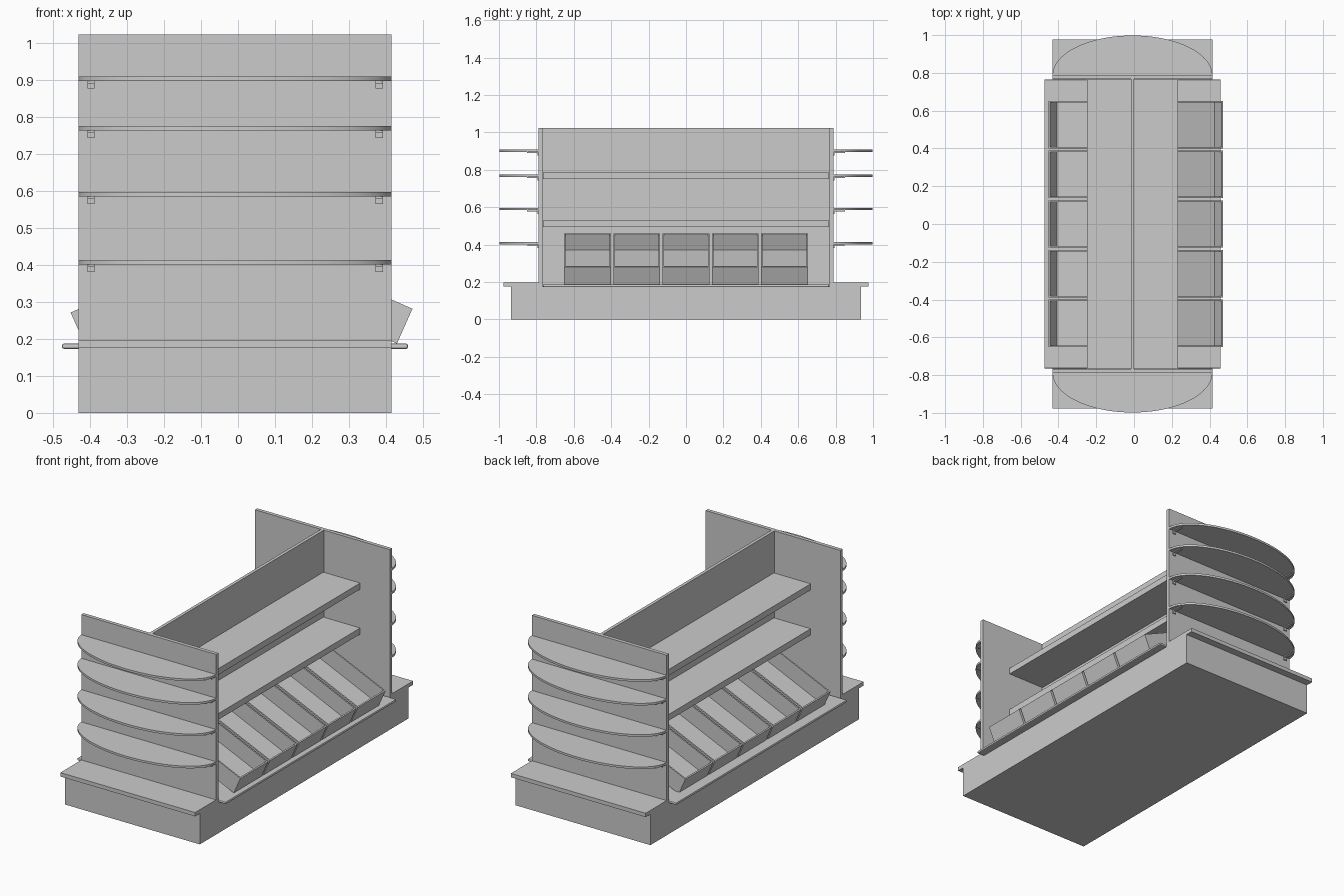
import bpy, bmesh, math
from mathutils import Matrix, Vector

if "Cube" in bpy.data.objects:
    bpy.data.objects.remove(bpy.data.objects["Cube"])

CX = -0.008          # centre line of the carcass
HW = 0.423           # half width of the carcass


def finish(name, bm):
    bmesh.ops.recalc_face_normals(bm, faces=bm.faces)
    me = bpy.data.meshes.new(name)
    bm.to_mesh(me)
    bm.free()
    ob = bpy.data.objects.new(name, me)
    bpy.context.collection.objects.link(ob)
    return ob


def add_box(bm, x0, x1, y0, y1, z0, z1):
    m = Matrix.Translation(((x0 + x1) / 2, (y0 + y1) / 2, (z0 + z1) / 2))
    m = m @ Matrix.Diagonal((abs(x1 - x0), abs(y1 - y0), abs(z1 - z0), 1))
    return bmesh.ops.create_cube(bm, size=1, matrix=m)["verts"]


def box(name, *dims):
    bm = bmesh.new()
    add_box(bm, *dims)
    return finish(name, bm)


# plinth and the lower deck with rounded edges
box("plinth", CX - HW, CX + HW, -0.935, 0.935, 0, 0.175)
deck = box("side_deck", CX - 0.467, CX + 0.467, -0.765, 0.765, 0.173, 0.187)
bev = deck.modifiers.new("round", "BEVEL")
bev.width, bev.segments = 0.005, 2

# central divider
box("centre_divider", CX - 0.009, CX + 0.009, -0.768, 0.768, 0.175, 1.022)

# long shelves on both sides
for side, s in (("right", 1), ("left", -1)):
    for level, z in (("lower", 0.495), ("upper", 0.75)):
        box(f"{level}_shelf_{side}", *sorted((CX + s * 0.009, CX + s * 0.24)),
            -0.764, 0.764, z, z + 0.035)


def end_shelf(name, s, z):
    # half-elliptical shelf with a thin solid edge
    bm = bmesh.new()
    n = 40
    pts = [(CX + HW * math.cos(math.pi * i / n),
            s * (0.788 + 0.21 * math.sin(math.pi * i / n)), z) for i in range(n + 1)]
    face = bm.faces.new([bm.verts.new(p) for p in pts])
    ext = bmesh.ops.extrude_face_region(bm, geom=[face])["geom"]
    bmesh.ops.translate(bm, vec=(0, 0, 0.012),
                        verts=[v for v in ext if isinstance(v, bmesh.types.BMVert)])
    ob = finish(name, bm)
    bpy.context.view_layer.objects.active = ob
    ob.select_set(True)
    bpy.ops.object.shade_smooth_by_angle()
    ob.select_set(False)


# end panels, end decks, curved end shelves and their L brackets
for end, s in (("front", -1), ("back", 1)):
    box(f"{end}_panel", CX - HW, CX + HW, *sorted((s * 0.768, s * 0.789)), 0.175, 1.022)
    box(f"{end}_deck", CX - HW, CX + HW, *sorted((s * 0.789, s * 0.977)), 0.175, 0.197)
    brackets = bmesh.new()
    for i, z in enumerate((0.401, 0.584, 0.762, 0.896)):
        end_shelf(f"{end}_curved_shelf_{i + 1}", s, z)
        for dx in (-0.389, 0.389):
            x0, x1 = CX + dx - 0.01, CX + dx + 0.01
            add_box(brackets, x0, x1, *sorted((s * 0.789, s * 0.85)), z - 0.006, z)
            add_box(brackets, x0, x1, *sorted((s * 0.789, s * 0.795)), z - 0.02, z - 0.006)
    finish(f"{end}_brackets", brackets)


def bin_row(name, s, corner, angle, length=0.44, depth=0.103, width=0.25):
    # five open tilted bins; corner is the upper outer edge (x, z)
    bm = bmesh.new()
    for k in range(-2, 3):
        y = k * 0.263
        verts = add_box(bm, -length, 0, y - width / 2, y + width / 2, -depth, 0)
        top = [f for f in {f for v in verts for f in v.link_faces}
               if f.calc_center_median().z > -1e-4]
        bmesh.ops.inset_region(bm, faces=top, thickness=0.011)
        inner = bmesh.ops.extrude_face_region(bm, geom=top)["geom"]
        bmesh.ops.delete(bm, geom=top, context="FACES")
        bmesh.ops.translate(bm, vec=(0, 0, -depth + 0.01),
                            verts=[v for v in inner if isinstance(v, bmesh.types.BMVert)])
    bm.transform(Matrix.Translation(Vector((corner[0], 0, corner[1])))
                 @ Matrix.Diagonal((s, 1, 1, 1))
                 @ Matrix.Rotation(math.radians(angle), 4, "Y"))
    finish(name, bm)


# tilted bins
bin_row("right_bins", 1, (0.471, 0.281), 24)
bin_row("left_bins", -1, (-0.452, 0.271), 24, length=0.43)
